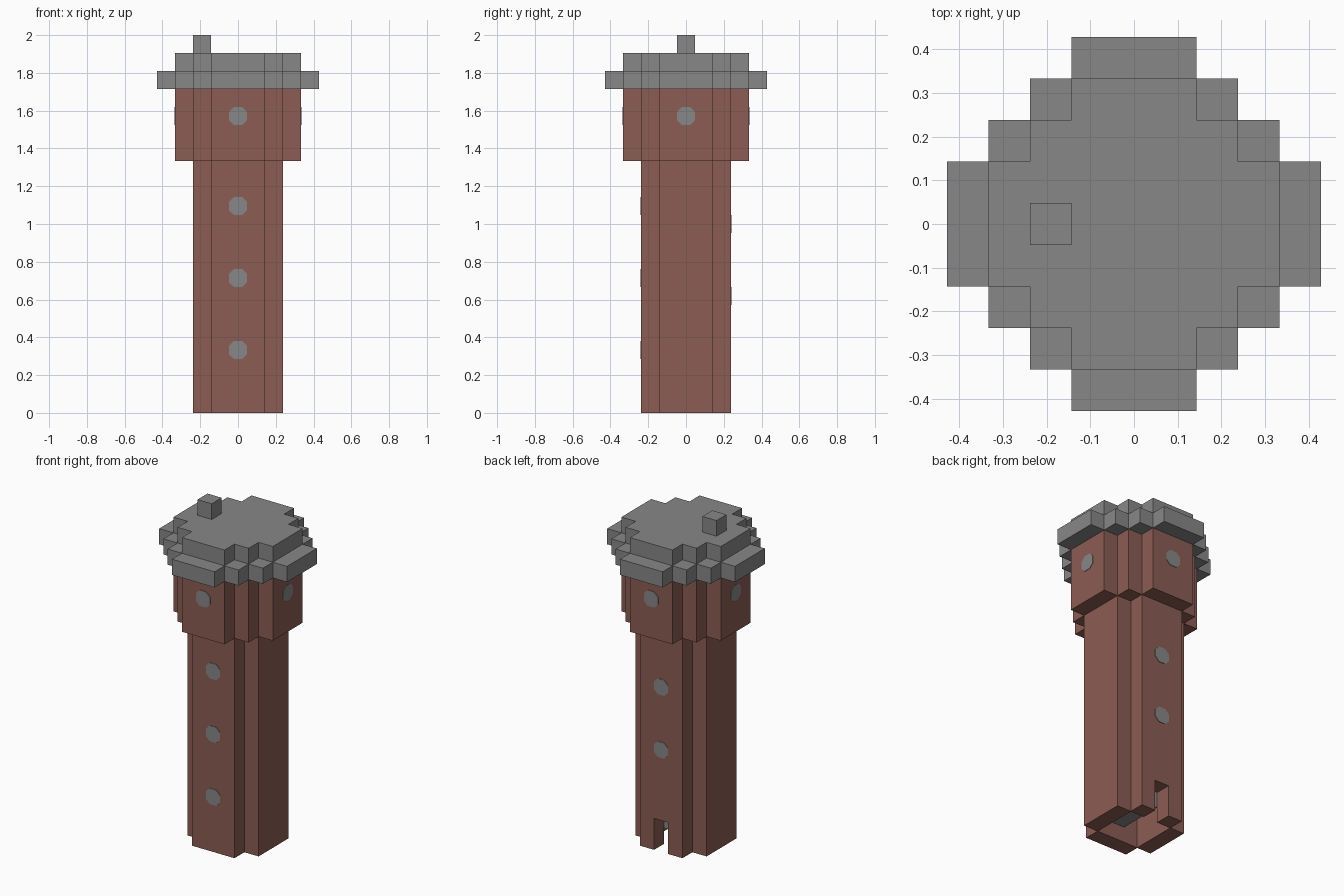
import bpy
import bmesh
import math
from mathutils import Matrix, Vector

cube = bpy.data.objects.get("Cube")
if cube:
    bpy.data.objects.remove(cube, do_unlink=True)

U = 2 / 21  # one block of the grid


def material(name, rgb):
    mat = bpy.data.materials.new(name)
    mat.use_nodes = True
    mat.diffuse_color = (*rgb, 1)
    mat.node_tree.nodes["Principled BSDF"].inputs["Base Color"].default_value = (*rgb, 1)
    return mat


brick = material("brick brown", (0.262, 0.110, 0.087))
stone = material("stone grey", (0.244, 0.244, 0.244))


def prism(name, outline, z0, z1, mat, matrix=Matrix()):
    """Extrude an outline, given in blocks, from z0 to z1."""
    bm = bmesh.new()
    face = bm.faces.new([bm.verts.new((x * U, y * U, z0 * U)) for x, y in outline])
    top = bmesh.ops.extrude_face_region(bm, geom=[face])["geom"]
    bmesh.ops.translate(bm, vec=(0, 0, (z1 - z0) * U),
                        verts=[v for v in top if isinstance(v, bmesh.types.BMVert)])
    bmesh.ops.recalc_face_normals(bm, faces=bm.faces)
    bm.transform(matrix)
    mesh = bpy.data.meshes.new(name)
    bm.to_mesh(mesh)
    bm.free()
    mesh.materials.append(mat)
    obj = bpy.data.objects.new(name, mesh)
    bpy.context.scene.collection.objects.link(obj)
    return obj


def rect(x0, x1, y0, y1):
    return [(x0, y0), (x1, y0), (x1, y1), (x0, y1)]


def stepped(steps):
    """Round block outline with a three-block flat side and stepped corners."""
    quarter = []
    for i in range(steps):
        quarter += [(1.5 + steps - i, 1.5 + i), (0.5 + steps - i, 1.5 + i)]
    quarter.append((1.5, 1.5 + steps))
    outline = []
    for _ in range(4):
        outline += quarter
        quarter = [(-y, x) for x, y in quarter]
    return outline


# Hollow shaft with a doorway at the back
shaft = prism("tower_shaft", stepped(1), 0, 14, brick)
cutters = [
    prism("cavity_cutter", rect(-1.48, 1.48, -1.48, 1.48), -1, 13, brick),
    prism("doorway_cutter", rect(-0.5, 0.5, 1, 3), -1, 2, brick),
]
for cutter in cutters:
    cutter.hide_render = True
    cutter.hide_viewport = True
    cutter.display_type = 'WIRE'
    cut = shaft.modifiers.new(cutter.name, 'BOOLEAN')
    cut.operation = 'DIFFERENCE'
    cut.solver = 'EXACT'
    cut.object = cutter

# Stone floor inside the shaft
prism("inner_floor", rect(-0.5, 1.48, -1.48, 1.48), 1, 2, stone)

# Wider top room, two roof layers and the chimney
prism("top_room", stepped(2), 14, 18, brick)
prism("roof_eaves", stepped(3), 18, 19, stone)
prism("roof_cap", stepped(2), 19, 20, stone)
prism("chimney", rect(-2.5, -1.5, -0.5, 0.5), 20, 21, stone)

# Windows: thin plates with clipped corners
C = 0.27
pane = [(-0.5, C - 0.5), (C - 0.5, -0.5), (0.5 - C, -0.5), (0.5, C - 0.5),
        (0.5, 0.5 - C), (0.5 - C, 0.5), (C - 0.5, 0.5), (-0.5, 0.5 - C)]


def window(name, turns, distance, height):
    place = (Matrix.Rotation(turns * math.pi / 2, 4, 'Z')
             @ Matrix.Translation(Vector((0, -distance, height)) * U)
             @ Matrix.Rotation(math.pi / 2, 4, 'X'))
    prism(name, pane, -0.02, 0.03, stone, place)


for turns, side in enumerate(("front", "left", "back", "right")):
    window(f"top_window_{side}", turns, 3.5, 16.5)
for i, height in enumerate((3.5, 7.5, 11.5)):
    window(f"front_window_{i + 1}", 0, 2.5, height)
for i, height in enumerate((6.5, 10.5)):
    window(f"back_window_{i + 1}", 2, 2.5, height)
